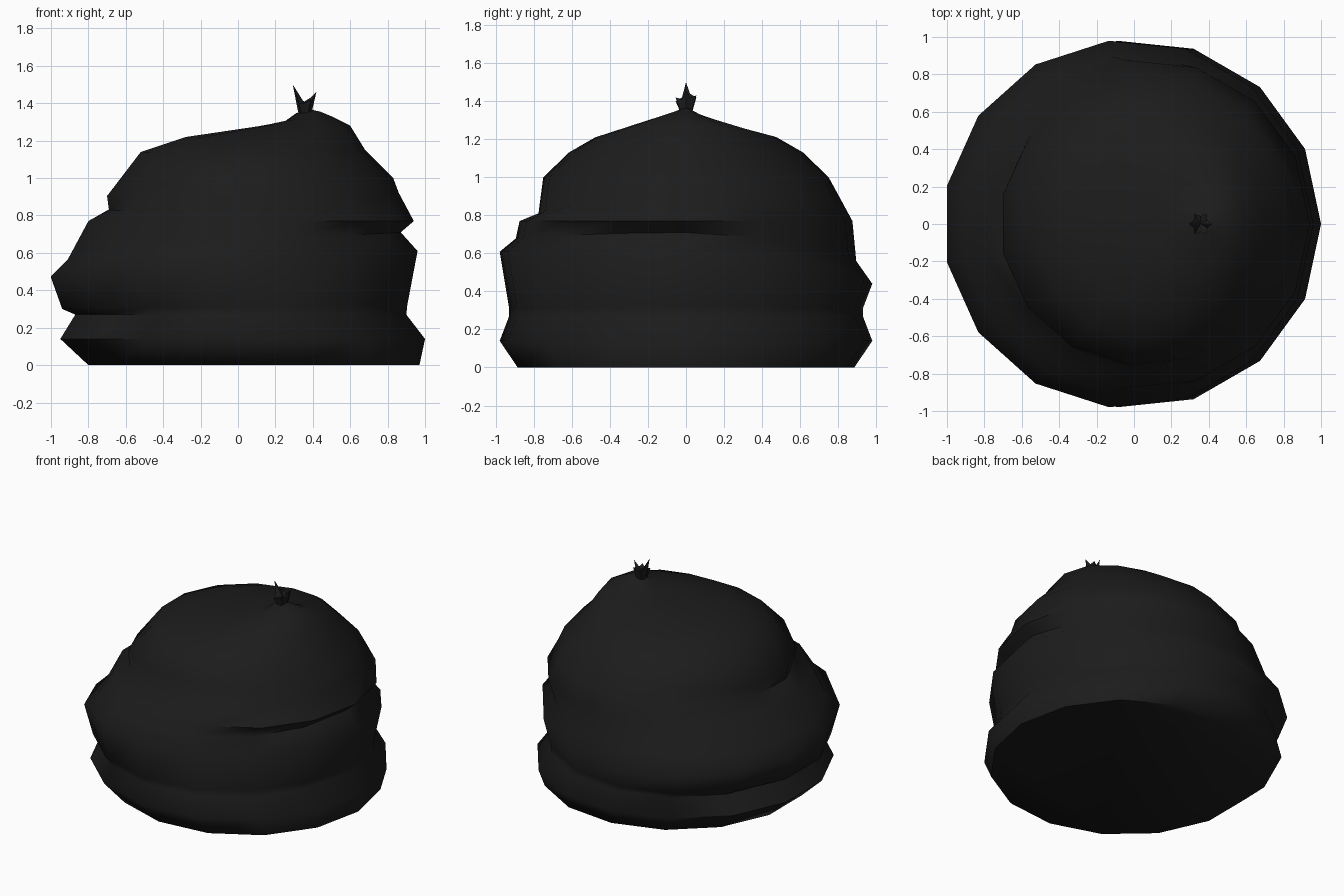
import bpy, bmesh, math

if "Cube" in bpy.data.objects:
    bpy.data.objects.remove(bpy.data.objects["Cube"])

# One flat colour: black plastic
black = bpy.data.materials.new("black plastic")
black.diffuse_color = (0.0115, 0.0115, 0.0115, 1)
black.use_nodes = True
black.node_tree.nodes["Principled BSDF"].inputs["Base Color"].default_value = black.diffuse_color


def ring(bm, n, xl, xr, yf, yb, zl, zr, zf, zb):
    """Closed loop through given left/right/front/back extents and heights."""
    low = math.cos(math.tau * (n // 2) / n)
    rx = (xr - xl) / (1 - low)
    cx = xr - rx
    verts = []
    for i in range(n):
        a = math.tau * i / n
        c, s = math.cos(a), math.sin(a)
        z = c * c * (zr if c > 0 else zl) + s * s * (zb if s > 0 else zf)
        verts.append(bm.verts.new((cx + rx * c, (yb if s > 0 else yf) * s, z)))
    return verts


def bridge(bm, a, b):
    n = len(a)
    for i in range(n):
        j = (i + 1) % n
        bm.faces.new((a[i], a[j], b[j], b[i]))


def finish(bm, name, angle):
    bmesh.ops.recalc_face_normals(bm, faces=bm.faces)
    me = bpy.data.meshes.new(name)
    bm.to_mesh(me)
    bm.free()
    me.materials.append(black)
    ob = bpy.data.objects.new(name, me)
    bpy.context.collection.objects.link(ob)
    bpy.ops.object.select_all(action='DESELECT')
    ob.select_set(True)
    bpy.context.view_layer.objects.active = ob
    bpy.ops.object.shade_smooth_by_angle(angle=math.radians(angle))


# Sagging bag: tilted loops with folds (left, right, front, back, heights l r f b)
bag = [
    (-.80, .97, .89, .89, 0, 0, 0, 0),
    (-.95, 1.0, .985, .985, .14, .14, .14, .14),
    (-.87, .90, .935, .935, .27, .27, .27, .27),
    (-.94, .905, .935, .935, .30, .32, .31, .31),
    (-1.0, .96, .985, .985, .47, .61, .61, .44),
    (-.91, .87, .90, .90, .56, .71, .68, .56),
    (-.80, .94, .88, .88, .77, .77, .77, .77),
    (-.69, .86, .78, .815, .83, .92, .81, .89),
    (-.70, .83, .755, .755, .90, 1.0, 1.0, 1.0),
    (-.52, .68, .62, .62, 1.14, 1.15, 1.13, 1.13),
    (-.28, .60, .48, .48, 1.22, 1.28, 1.21, 1.21),
    (.10, .50, .23, .21, 1.275, 1.33, 1.29, 1.28),
    (.24, .44, .12, .10, 1.295, 1.355, 1.32, 1.31),
    (.315, .395, .04, .04, 1.35, 1.365, 1.345, 1.345),
]
bm = bmesh.new()
loops = [ring(bm, 15, *r) for r in bag]
for a, b in zip(loops, loops[1:]):
    bridge(bm, a, b)
bm.faces.new(loops[0])
bm.faces.new(loops[-1])
finish(bm, "bag_body", 65)

# Tied neck: small flared tuft with a jagged rim
bm = bmesh.new()
n = 12
tips = [1.46, 1.42, 1.43, 1.41, 1.42, 1.44, 1.50, 1.42, 1.40, 1.40, 1.42, 1.41]
base = ring(bm, n, .325, .39, .03, .03, 1.335, 1.335, 1.335, 1.335)
rim = []
for i, z in enumerate(tips):
    a = math.tau * i / n
    r = .063 if i % 2 == 0 else .042
    rim.append(bm.verts.new((.356 + r * math.cos(a), r * math.sin(a), z)))
bridge(bm, base, rim)
core = bm.verts.new((.356, 0, 1.40))
for i in range(n):
    bm.faces.new((rim[i], rim[(i + 1) % n], core))
bm.faces.new(base)
finish(bm, "tied_neck", 30)
